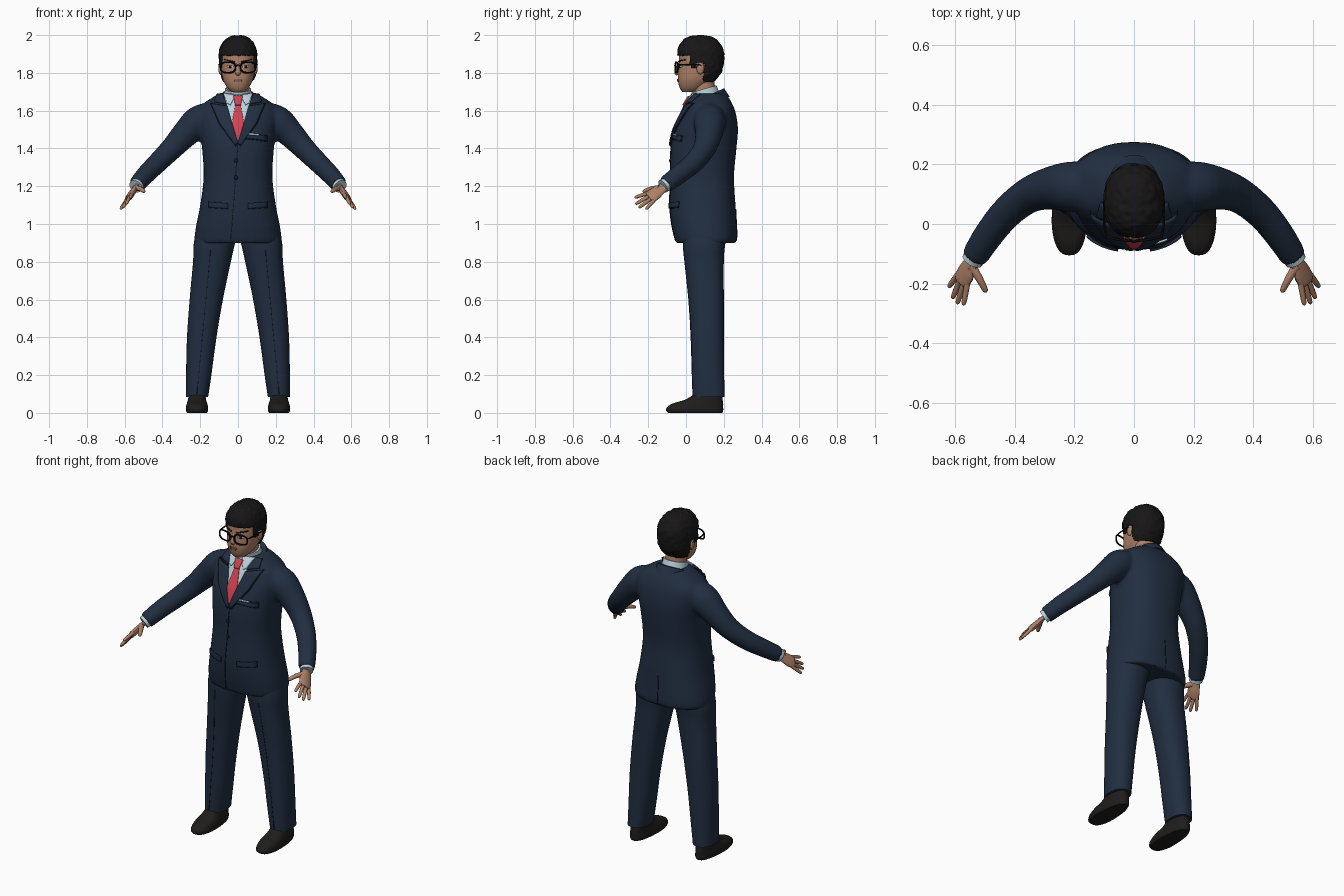
import bpy, bmesh, math
from mathutils import Vector, noise
from mathutils.bvhtree import BVHTree

cube = bpy.data.objects.get("Cube")
if cube:
    bpy.data.objects.remove(cube, do_unlink=True)
parts = []


def material(name, r, g, b):
    m = bpy.data.materials.new(name)
    m.use_nodes = True
    m.diffuse_color = (r, g, b, 1)
    node = m.node_tree.nodes["Principled BSDF"]
    node.inputs["Base Color"].default_value = (r, g, b, 1)
    node.inputs["Roughness"].default_value = 0.8
    return m


SUIT = material("navy suit", .015, .027, .052)
SEAM = material("dark navy seam", .006, .01, .02)
SKIN = material("skin", .42, .22, .135)
HAIR = material("black hair", .009, .008, .008)
SHOE = material("dark shoe leather", .014, .012, .011)
SHIRT = material("pale blue shirt", .5, .65, .72)
TIE = material("red tie", .65, .055, .08)
FRAME = material("black frame", .004, .004, .004)
LIP = material("lips", .27, .11, .08)


def finish(name, bm, mat):
    mesh = bpy.data.meshes.new(name)
    bmesh.ops.recalc_face_normals(bm, faces=bm.faces)
    bm.to_mesh(mesh)
    bm.free()
    mesh.materials.append(mat)
    obj = bpy.data.objects.new(name, mesh)
    bpy.context.scene.collection.objects.link(obj)
    parts.append(obj)
    return obj


def spline(rows, k=5):
    """Smooth curve through rows of numbers, keeping both ends."""
    p = [rows[0]] + list(rows) + [rows[-1]]
    out = []
    for a, b, c, d in zip(p, p[1:], p[2:], p[3:]):
        for i in range(k):
            t = i / k
            out.append([(2*w + (x-v)*t + (2*v - 5*w + 4*x - y)*t*t
                         + (3*w - v - 3*x + y)*t**3) / 2
                        for v, w, x, y in zip(a, b, c, d)])
    return out + [list(rows[-1])]


def skin_rings(bm, rings):
    loops = [[bm.verts.new(p) for p in ring] for ring in rings]
    n = len(loops[0])
    for a, b in zip(loops, loops[1:]):
        for i in range(n):
            bm.faces.new((a[i], a[(i+1) % n], b[(i+1) % n], b[i]))
    bm.faces.new(loops[0])
    bm.faces.new(loops[-1])


def loft(bm, rows, n=40, power=2.3, k=5, s=1):
    """Level rings from rows of height, centre x, half width, front y, back y."""
    def bend(v):
        return math.copysign(abs(v) ** (2 / power), v)
    turns = [math.tau * i / n for i in range(n)]
    skin_rings(bm, [[Vector((s*(cx + rx*bend(math.cos(t))),
                             (yf+yb)/2 + (yb-yf)/2*bend(math.sin(t)), z))
                     for t in turns] for z, cx, rx, yf, yb in spline(rows, k)])


def tube(bm, pts, n=16, wide=(0, 0, 1), flat=1, k=4, s=1):
    """Sweep an ellipse along points of x, y, z, radius."""
    pts = spline(pts, k)
    pos = [Vector((s*p[0], p[1], p[2])) for p in pts]
    wide = Vector((s*wide[0], wide[1], wide[2]))
    rings = []
    for i, p in enumerate(pts):
        d = (pos[min(i+1, len(pos)-1)] - pos[max(i-1, 0)]).normalized()
        u = (wide - d*wide.dot(d)).normalized()
        v = d.cross(u) * flat
        rings.append([pos[i] + p[3]*(u*math.cos(math.tau*j/n) + v*math.sin(math.tau*j/n))
                      for j in range(n)])
    skin_rings(bm, rings)


def make(name, mat, builder, *args, **kw):
    bm = bmesh.new()
    builder(bm, *args, **kw)
    return finish(name, bm, mat)


def ball(name, mat, centre, size):
    bm = bmesh.new()
    bmesh.ops.create_uvsphere(bm, u_segments=16, v_segments=10, radius=1)
    bmesh.ops.scale(bm, vec=size, verts=bm.verts)
    bmesh.ops.translate(bm, vec=centre, verts=bm.verts)
    return finish(name, bm, mat)


def tree_of(obj):
    bpy.context.view_layer.update()
    return BVHTree.FromObject(obj, bpy.context.evaluated_depsgraph_get())


def touch(tree, x, z, lift, back=False):
    d = -1 if back else 1
    hit, normal, _, _ = tree.ray_cast(Vector((x, -d, z)), Vector((0, d, 0)))
    if hit is None:
        return Vector((x, .05, z))
    return hit + (normal if normal.y*d < 0 else -normal) * lift


def patch(name, mat, tree, rows, lift=.004, thick=.006, s=1, back=False, m=6):
    """Thin plate laid on a surface; rows give left x, z and right x, z."""
    bm = bmesh.new()
    fine = []
    for a, b in zip(rows, rows[1:]):
        fine += [[u + (v-u)*i/m for u, v in zip(a, b)] for i in range(m)]
    fine.append(rows[-1])
    grid = [[bm.verts.new(touch(tree, s*(a + (c-a)*j/m), b + (d-b)*j/m, lift, back))
             for j in range(m+1)] for a, b, c, d in fine]
    for a, b in zip(grid, grid[1:]):
        for j in range(m):
            bm.faces.new((a[j], a[j+1], b[j+1], b[j]))
    obj = finish(name, bm, mat)
    mod = obj.modifiers.new("thickness", "SOLIDIFY")
    mod.thickness, mod.offset = thick, 0
    return obj


# Jacket: torso and sleeves fused into one smooth body
bm = bmesh.new()
loft(bm, [(.9, 0, .228, -.055, .266), (.93, 0, .23, -.062, .27), (1, 0, .22, -.077, .267),
          (1.1, 0, .2, -.087, .262), (1.25, 0, .182, -.083, .254), (1.4, 0, .19, -.08, .267),
          (1.5, 0, .203, -.06, .275), (1.58, 0, .213, -.022, .265), (1.63, 0, .19, .002, .248),
          (1.67, 0, .135, .028, .225), (1.69, 0, .1, .042, .205)], n=64, power=2.35)
for s in (-1, 1):
    tube(bm, [(.14, .125, 1.57, .077), (.21, .125, 1.54, .085), (.28, .12, 1.475, .072),
              (.355, .095, 1.395, .06), (.43, .035, 1.32, .054), (.49, -.04, 1.26, .05),
              (.535, -.11, 1.208, .045)], n=28, s=s)
jacket = finish("jacket", bm, SUIT)
remesh = jacket.modifiers.new("fuse", "REMESH")
remesh.mode, remesh.voxel_size = "VOXEL", .01
soften = jacket.modifiers.new("soften", "SMOOTH")
soften.factor, soften.iterations = .5, 5
bpy.context.view_layer.update()
baked = bpy.data.meshes.new_from_object(
    jacket.evaluated_get(bpy.context.evaluated_depsgraph_get()))
jacket.modifiers.clear()
jacket.data = baked
if not baked.materials:
    baked.materials.append(SUIT)
chest = tree_of(jacket)

# Shirt front, tie and collars
patch("shirt_front", SHIRT, chest, [(-.076, 1.685, .076, 1.685), (-.052, 1.6, .052, 1.6),
                                    (-.002, 1.435, .002, 1.435)], m=10)
patch("tie_blade", TIE, chest, [(-.013, 1.63, .013, 1.63), (-.031, 1.53, .031, 1.53),
                                (-.003, 1.437, .003, 1.437)], lift=.009)
patch("tie_knot", TIE, chest, [(-.024, 1.668, .024, 1.668), (-.014, 1.622, .014, 1.622)],
      lift=.015, thick=.009)
make("shirt_collar", SHIRT, tube, [(0, .112, 1.655, .075), (0, .095, 1.715, .069)], n=32)
make("jacket_collar", SUIT, tube, [(0, .142, 1.635, .097), (0, .121, 1.683, .088)], n=32)

# Jacket closure, buttons, vent and breast pocket
patch("front_seam", SEAM, chest, [(-.003, 1.43, .002, 1.43), (-.022, 1.15, -.018, 1.15),
                                  (-.041, .91, -.037, .91)], lift=.001, thick=.004)
patch("back_vent", SEAM, chest, [(-.002, 1.08, .002, 1.08), (-.002, .91, .002, .91)],
      lift=.001, thick=.004, back=True)
for i, z in enumerate((1.335, 1.245)):
    ball(f"button_{i+1}", SEAM, touch(chest, -.01, z, .002), (.011, .005, .011))
patch("breast_pocket_shadow", SEAM, chest, [(.04, 1.479, .154, 1.469), (.04, 1.45, .154, 1.436)],
      lift=.001, thick=.004)
patch("breast_pocket", SUIT, chest, [(.044, 1.472, .15, 1.462), (.044, 1.455, .15, 1.441)])
patch("pocket_square", SHIRT, chest, [(.05, 1.479, .11, 1.474), (.05, 1.472, .11, 1.467)])

for s, side in ((-1, "right"), (1, "left")):
    # Lapels, collar points and hip pocket flaps
    patch(f"{side}_shirt_point", SHIRT, chest, [(.012, 1.675, .076, 1.685), (.04, 1.625, .056, 1.635)],
          lift=.01, s=s)
    patch(f"{side}_lapel_edge", SEAM, chest, [(.053, 1.622, .145, 1.638), (.03, 1.53, .1, 1.528),
                                              (0, 1.43, .012, 1.41)], lift=.003, thick=.005, s=s)
    patch(f"{side}_lapel", SUIT, chest, [(.056, 1.62, .14, 1.633), (.031, 1.53, .095, 1.53),
                                         (0, 1.43, .011, 1.415)], lift=.009, thick=.008, s=s)
    patch(f"{side}_collar_leaf", SUIT, chest, [(.079, 1.684, .108, 1.678), (.059, 1.63, .122, 1.642)],
          lift=.009, thick=.009, s=s)
    patch(f"{side}_flap_shadow", SEAM, chest, [(.052, 1.11, .155, 1.118), (.052, 1.078, .155, 1.086)],
          lift=.001, thick=.004, s=s)
    patch(f"{side}_flap", SUIT, chest, [(.053, 1.11, .154, 1.118), (.053, 1.083, .154, 1.091)],
          lift=.005, thick=.008, s=s)

    # Trouser leg with pressed crease
    leg = make(f"{side}_trouser_leg", SUIT, loft,
               [(.97, .11, .112, -.02, .22), (.88, .128, .108, -.016, .206),
                (.8, .138, .1, -.008, .2), (.6, .168, .088, .014, .2), (.4, .192, .078, .026, .2),
                (.2, .208, .067, .032, .202), (.085, .217, .059, .036, .205)], s=s)
    patch(f"{side}_crease", SEAM, tree_of(leg), [(.144, .86, .147, .86), (.216, .1, .219, .1)],
          lift=0, thick=.003, s=s)

    # Shoe, narrowed towards the heel
    shoe = make(f"{side}_shoe", SHOE, loft,
                [(0, .217, .054, -.095, .192), (.012, .217, .06, -.105, .197),
                 (.03, .217, .06, -.1, .197), (.05, .217, .056, -.07, .197),
                 (.07, .217, .052, -.005, .194), (.1, .217, .048, .045, .19)], power=2.5, s=s)
    for v in shoe.data.vertices:
        v.co.x = s*.217 + (v.co.x - s*.217) * (1 - max(0, v.co.y)*.9)

    # Shirt cuff, palm, fingers and thumb
    make(f"{side}_cuff", SHIRT, tube, [(.526, -.095, 1.217, .037), (.542, -.122, 1.199, .037)], s=s)
    across = Vector((-.51, -.61, .61))
    bm = bmesh.new()
    tube(bm, [(.532, -.105, 1.207, .026), (.55, -.137, 1.182, .031), (.562, -.162, 1.163, .038),
              (.577, -.188, 1.142, .037), (.58, -.195, 1.137, .028)], wide=across, flat=.45, s=s)
    knuckle = Vector((.574, -.183, 1.146))
    for step, tip in ((.029, (.572, -.272, 1.14)), (.01, (.593, -.268, 1.105)),
                      (-.01, (.609, -.25, 1.086)), (-.028, (.622, -.212, 1.078))):
        base, end = knuckle + across*step, Vector(tip)
        tube(bm, [(*base.lerp(end, t), r) for t, r in
                  ((-.15, .01), (.5, .0098), (.9, .008), (1, .003))], n=10, wide=across, s=s)
    tube(bm, [(.545, -.14, 1.19, .016), (.518, -.185, 1.186, .013), (.5, -.22, 1.174, .01),
              (.497, -.228, 1.17, .004)], n=10, s=s)
    finish(f"{side}_hand", bm, SKIN)

# Neck, head, nose and ears
skull = [(1.7, 0, .035, -.02, .06), (1.72, 0, .055, -.033, .09), (1.75, 0, .073, -.041, .13),
         (1.78, 0, .083, -.043, .16), (1.82, 0, .089, -.041, .184), (1.87, 0, .091, -.037, .192),
         (1.92, 0, .088, -.034, .188), (1.96, 0, .068, -.014, .165), (1.98, 0, .043, .012, .135),
         (1.989, 0, .015, .05, .1)]
make("neck", SKIN, tube, [(0, .105, 1.62, .06), (0, .088, 1.77, .06)], n=28)
head = make("head", SKIN, loft, skull, n=48)
face = tree_of(head)
make("nose", SKIN, tube, [(0, -.034, 1.85, .008), (0, -.042, 1.825, .011), (0, -.046, 1.803, .016),
                          (0, -.042, 1.79, .01)], wide=(1, 0, 0))

# Hair: shell grown from the skull, trimmed along the hairline
bm = bmesh.new()
loft(bm, skull, n=72, k=7)
bmesh.ops.recalc_face_normals(bm, faces=bm.faces)
bm.normal_update()


def bald(c):
    line = 1.89 if c.y < .025 else 1.825 if c.y < .055 else 1.855 if c.y < .095 else 1.76
    return c.z < line


bmesh.ops.delete(bm, geom=[f for f in bm.faces if bald(f.calc_center_median())], context="FACES")
for v, nrm in [(v, v.normal.copy()) for v in bm.verts]:
    v.co += nrm * (.01 + .005*noise.noise(v.co * 55))
hair = finish("hair", bm, HAIR)
mod = hair.modifiers.new("thickness", "SOLIDIFY")
mod.thickness, mod.offset = .012, -1

# Face details and glasses
patch("mouth", LIP, face, [(-.022, 1.768, .022, 1.768), (-.017, 1.755, .017, 1.755)], lift=.002)
make("glasses_bridge", FRAME, tube, [(-.014, -.053, 1.836, .004), (0, -.06, 1.84, .004),
                                     (.014, -.053, 1.836, .004)], n=8)
for s, side in ((-1, "right"), (1, "left")):
    ball(f"{side}_ear", SKIN, (s*.093, .076, 1.824), (.011, .02, .032))
    patch(f"{side}_brow", HAIR, face, [(.016, 1.862, .07, 1.873), (.016, 1.854, .07, 1.867)], lift=.002, s=s)
    patch(f"{side}_eye", SHIRT, face, [(.024, 1.836, .056, 1.838), (.026, 1.828, .056, 1.83)],
          lift=.001, thick=.003, s=s)
    patch(f"{side}_iris", HAIR, face, [(.034, 1.838, .046, 1.838), (.034, 1.827, .046, 1.827)],
          lift=.002, thick=.003, s=s)
    rim = []
    for i in range(25):
        c, d = math.cos(math.tau*i/24), math.sin(math.tau*i/24)
        x = .053 + .039*math.copysign(abs(c)**.75, c)
        rim.append((x, -.056 + 1.6*x*x, 1.829 + .028*math.copysign(abs(d)**.75, d), .0046))
    bm = bmesh.new()
    tube(bm, rim, n=8, wide=(0, 1, 0), k=2, s=s)
    tube(bm, [(.092, -.042, 1.842, .004), (.1, .0, 1.842, .004), (.1, .07, 1.842, .004),
              (.096, .092, 1.825, .003)], n=8, s=s)
    finish(f"{side}_glasses_rim", bm, FRAME)

# Smooth shading with crisp edges
for obj in bpy.context.selected_objects:
    obj.select_set(False)
for obj in parts:
    obj.select_set(True)
bpy.context.view_layer.objects.active = jacket
bpy.ops.object.shade_smooth_by_angle(angle=math.radians(45))
